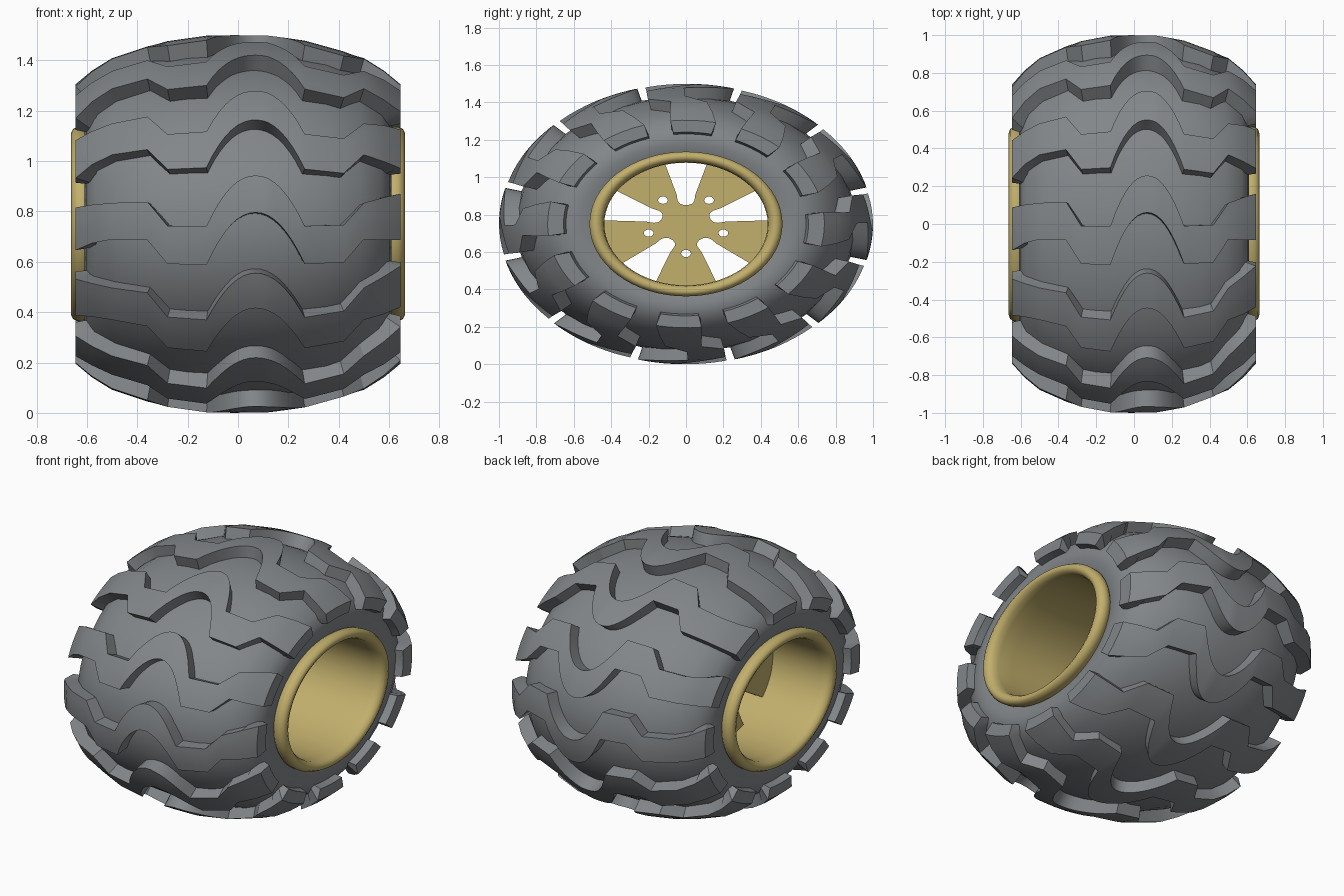
import bpy, bmesh
from math import sin, cos, radians, pi, tau
from mathutils import Matrix

if "Cube" in bpy.data.objects:
    bpy.data.objects.remove(bpy.data.objects["Cube"])

SQ = 0.75  # the wheel is squashed vertically


def pt(x, r, th):
    # wheel coordinates: th = 0 faces the front (-y), 90 degrees is up
    return (x, -r * cos(th), SQ + SQ * r * sin(th))


def material(name, rgb):
    m = bpy.data.materials.new(name)
    m.diffuse_color = (*rgb, 1)
    m.use_nodes = True
    m.node_tree.nodes["Principled BSDF"].inputs["Base Color"].default_value = m.diffuse_color
    return m


def finish(name, bm, angle, mat):
    bmesh.ops.recalc_face_normals(bm, faces=bm.faces)
    me = bpy.data.meshes.new(name)
    bm.to_mesh(me)
    bm.free()
    me.materials.clear()
    me.materials.append(mat)
    ob = bpy.data.objects.new(name, me)
    bpy.context.collection.objects.link(ob)
    bpy.ops.object.select_all(action='DESELECT')
    ob.select_set(True)
    bpy.context.view_layer.objects.active = ob
    bpy.ops.object.shade_smooth_by_angle(angle=radians(angle))
    return ob


def lathe(name, profile, seg, angle, mat):
    bm = bmesh.new()
    rings = [[bm.verts.new(pt(x, r, tau * i / seg)) for x, r in profile] for i in range(seg)]
    n = len(profile)
    for i in range(seg):
        a, b = rings[i], rings[(i + 1) % seg]
        for j in range(n):
            k = (j + 1) % n
            bm.faces.new((a[j], a[k], b[k], b[j]))
    return finish(name, bm, angle, mat)


def mirrored(half):
    return half + [(-x, r) for x, r in reversed(half)]


gold = material("gold", (0.54, 0.43, 0.15))
rubber = material("rubber", (0.225, 0.24, 0.25))

# tyre body
lathe("tyre", mirrored([(0.54, 0.46), (0.59, 0.5), (0.61, 0.57), (0.603, 0.64), (0.57, 0.715),
                        (0.485, 0.795), (0.35, 0.865), (0.2, 0.9), (0.07, 0.91)]), 48, 35, rubber)

# rim barrel with rolled lips
lathe("rim", mirrored([(0.5, 0.44), (0.6, 0.437), (0.635, 0.442), (0.655, 0.457), (0.664, 0.48),
                       (0.656, 0.502), (0.635, 0.516), (0.605, 0.514), (0.575, 0.49), (0.5, 0.465)]),
      64, 60, gold)

# tread bars: stations of (x, outer radius, middle angle, half width), wave centred on x = 0.07
CX = 0.07
OUTER = [(0, 1.0), (0.12, 0.998), (0.28, 0.968), (0.36, 0.94), (0.5, 0.878), (0.58, 0.812), (0.645, 0.74)]


def outer(x):
    x = abs(x)
    for (x0, r0), (x1, r1) in zip(OUTER, OUTER[1:]):
        if x <= x1:
            return r0 + (r1 - r0) * (x - x0) / (x1 - x0)
    return OUTER[-1][1]


stations = [(-0.645, 0.655, -1.5, 9), (-0.645, 0.74, -2, 8.8), (-0.58, outer(0.58), 0, 7.2),
            (-0.5, 0.878, 1, 6.3), (-0.36, 0.94, 1, 6.2), (-0.28, 0.968, -6.6, 6)]
for i in range(17):
    t = -1 + i / 8
    x = CX + 0.195 * t
    stations.append((x, outer(x), -6.6 + 15.8 * (1 - abs(t) ** 2.1), 6 - 0.3 * (1 - t * t)))
stations += [(0.42, outer(0.42), -6.6, 6.3), (0.5, 0.878, 1, 6.3), (0.58, outer(0.58), 2, 8),
             (0.645, 0.74, 3, 9.5), (0.645, 0.655, 3, 9)]

bm = bmesh.new()
NT = 4
for k in range(12):
    sections = []
    for x, r, mid, half in stations:
        end = abs(x) > 0.64
        xb = x * (0.85 if end else 0.95)
        rb = r - (0.03 if end and r < 0.7 else 0.12)
        ths = [radians(30 * k + mid + half * (2 * j / NT - 1)) for j in range(NT + 1)]
        loop = [pt(x, r, t) for t in ths] + [pt(xb, rb, t) for t in reversed(ths)]
        sections.append([bm.verts.new(p) for p in loop])
    n = len(sections[0])
    for a, b in zip(sections, sections[1:]):
        for j in range(n):
            m = (j + 1) % n
            bm.faces.new((a[j], a[m], b[m], b[j]))
    for s in (sections[0], sections[-1]):
        for j in range(NT):
            bm.faces.new((s[j], s[j + 1], s[n - 2 - j], s[n - 1 - j]))
finish("tread_bars", bm, 30, rubber)

# five-spoke disc with bolt holes, drawn as a filled outline
WINDOW = [(0.44, 0.115), (0.21, 0.05), (0.165, 0.045), (0.145, 0.033), (0.135, 0.012)]
outline, splines = [], []
for k in range(5):
    a = pi / 2 + tau * k / 5
    for s, t in [(s, -t) for s, t in WINDOW] + WINDOW[::-1]:
        outline.append((s * cos(a) - t * sin(a), s * sin(a) + t * cos(a)))
    for d in (26, 36, 46):
        outline.append((0.457 * cos(a + radians(d)), 0.457 * sin(a + radians(d))))
    b = a + pi / 5
    splines.append([(0.21 * cos(b) + 0.026 * cos(tau * i / 16),
                     0.21 * sin(b) + 0.026 * sin(tau * i / 16)) for i in range(16)])
splines.append(outline)

cu = bpy.data.curves.new("spoke_outline", 'CURVE')
cu.dimensions = '2D'
cu.fill_mode = 'BOTH'
cu.extrude = 0.022
for pts in splines:
    sp = cu.splines.new('POLY')
    sp.points.add(len(pts) - 1)
    sp.use_cyclic_u = True
    for p, (u, v) in zip(sp.points, pts):
        p.co = (u, v, 0, 1)
tmp = bpy.data.objects.new("spoke_outline", cu)
bpy.context.collection.objects.link(tmp)
me = bpy.data.meshes.new_from_object(tmp.evaluated_get(bpy.context.evaluated_depsgraph_get()))
bpy.data.objects.remove(tmp)
bm = bmesh.new()
bm.from_mesh(me)
bm.transform(Matrix(((0, 0, 1, -0.25), (1, 0, 0, 0), (0, SQ, 0, SQ), (0, 0, 0, 1))))
bmesh.ops.remove_doubles(bm, verts=bm.verts, dist=0.0005)
finish("spoke_disc", bm, 30, gold)
